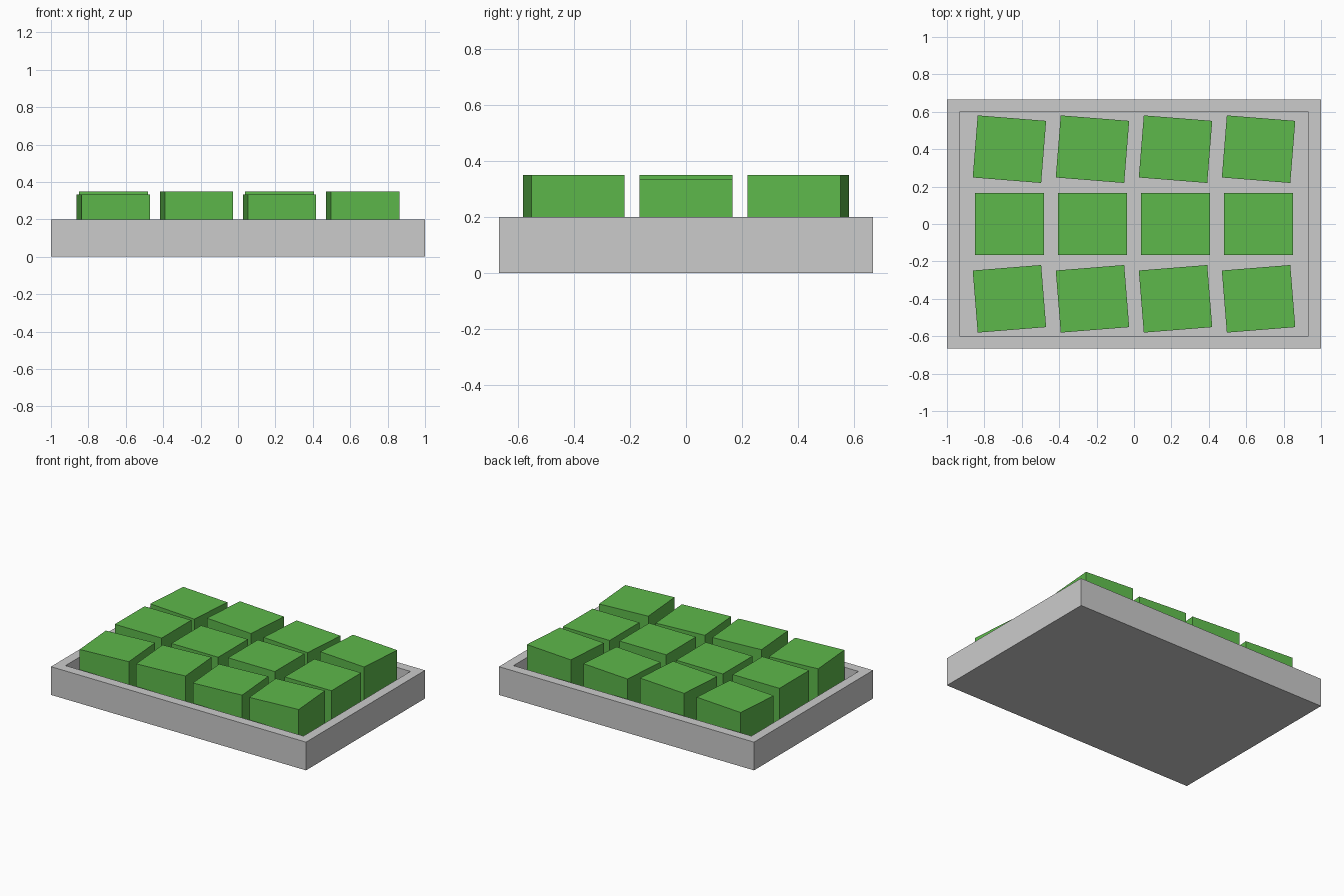
import bpy
import bmesh
from mathutils import Matrix, Vector

if "Cube" in bpy.data.objects:
    bpy.data.objects.remove(bpy.data.objects["Cube"])

WALL = 0.067      # rim width and floor thickness
RIM_Z = 0.2

green = bpy.data.materials.new("green")
green.diffuse_color = (0.11, 0.48, 0.07, 1)
green.use_nodes = True
green.node_tree.nodes["Principled BSDF"].inputs["Base Color"].default_value = green.diffuse_color


def box(name, size, bottom_centre, turn=0.0, mat=None, edit=None):
    """Box resting on bottom_centre, optionally turned about z."""
    bm = bmesh.new()
    bmesh.ops.create_cube(bm, size=1, matrix=Matrix.Translation((0, 0, size[2] / 2))
                          @ Matrix.Diagonal((*size, 1)))
    if edit:
        edit(bm)
    mesh = bpy.data.meshes.new(name)
    bm.to_mesh(mesh)
    bm.free()
    obj = bpy.data.objects.new(name, mesh)
    obj.location = bottom_centre
    obj.rotation_euler.z = turn
    if mat:
        mesh.materials.append(mat)
    bpy.context.collection.objects.link(obj)
    return obj


def hollow(bm):
    """Inset the top face and push it down to the tray floor."""
    bm.normal_update()
    top = max(bm.faces, key=lambda f: f.calc_center_median().z)
    bmesh.ops.inset_region(bm, faces=[top], thickness=WALL, use_even_offset=True)
    well = bmesh.ops.extrude_discrete_faces(bm, faces=[top])["faces"][0]
    bmesh.ops.translate(bm, verts=well.verts, vec=Vector((0, 0, WALL - RIM_Z)))
    bmesh.ops.recalc_face_normals(bm, faces=bm.faces)


# Open tray
box("tray", (2, 1.333, RIM_Z), (0, 0, 0), edit=hollow)

# Blocks: outer rows turned slightly, heights alternating like a checkerboard
for row in range(3):
    for col in range(4):
        top_z = 0.35 if (row + col) % 2 else 0.333
        box(f"block_{row}_{col}", (0.367, 0.333, top_z - WALL),
            ((col - 1.5) * 0.444, (row - 1) * 0.4, WALL),
            turn=(1 - row) * 0.08, mat=green)
